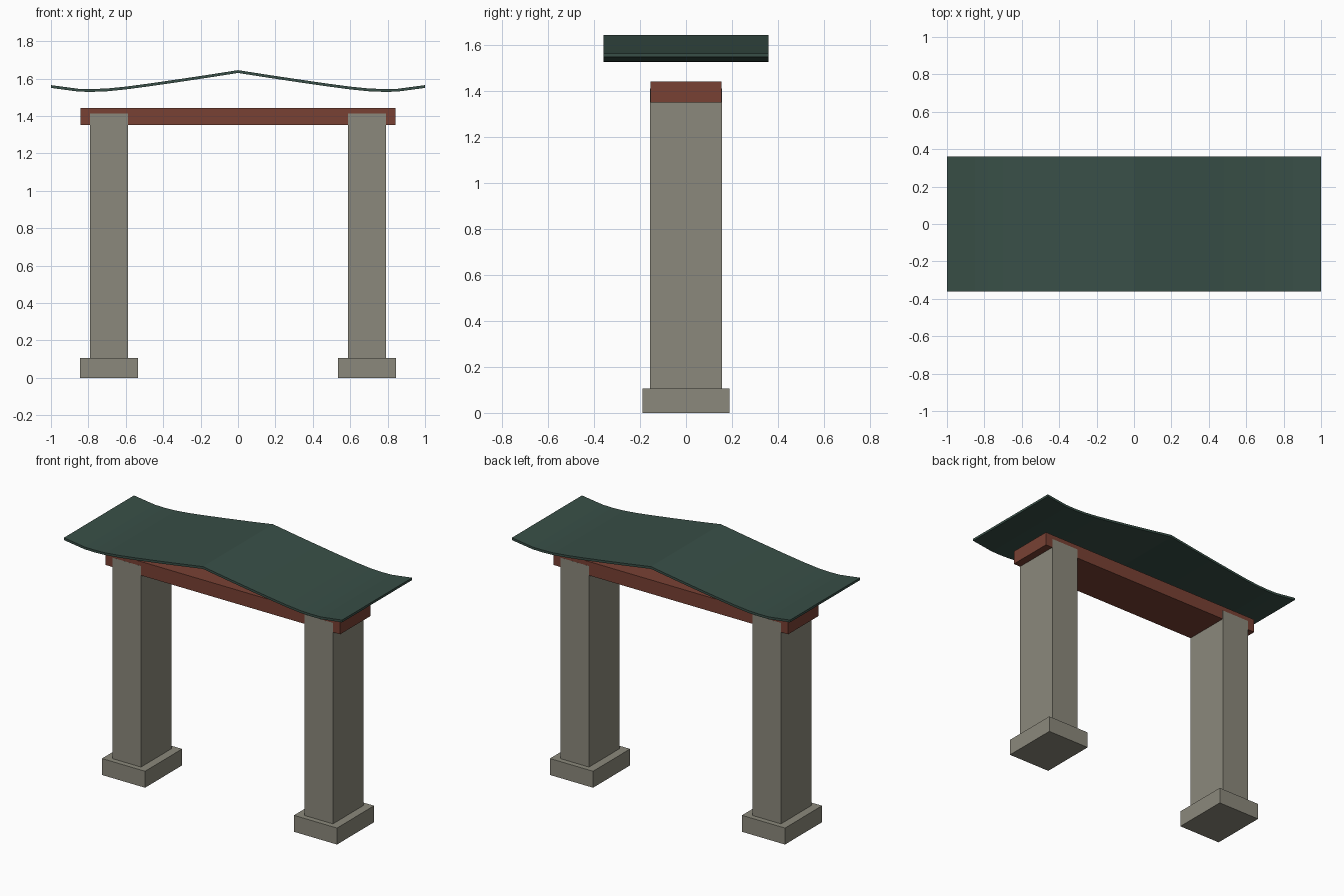
import bpy
import bmesh

cube = bpy.data.objects.get("Cube")
if cube:
    bpy.data.objects.remove(cube, do_unlink=True)


def make_material(name, rgb):
    mat = bpy.data.materials.new(name)
    mat.use_nodes = True
    mat.diffuse_color = (*rgb, 1)
    mat.node_tree.nodes["Principled BSDF"].inputs["Base Color"].default_value = (*rgb, 1)
    return mat


stone = make_material("grey stone", (0.26, 0.25, 0.20))
timber = make_material("red timber", (0.19, 0.053, 0.034))
tile = make_material("dark green roof", (0.040, 0.078, 0.063))


def add_object(name, bm, mat):
    bmesh.ops.recalc_face_normals(bm, faces=bm.faces)
    mesh = bpy.data.meshes.new(name)
    bm.to_mesh(mesh)
    bm.free()
    mesh.materials.append(mat)
    obj = bpy.data.objects.new(name, mesh)
    bpy.context.collection.objects.link(obj)
    return obj


def box(name, x, half_x, half_y, z0, z1, mat):
    bm = bmesh.new()
    bmesh.ops.create_cube(bm, size=2)
    bmesh.ops.scale(bm, vec=(half_x, half_y, (z1 - z0) / 2), verts=bm.verts)
    bmesh.ops.translate(bm, vec=(x, 0, (z0 + z1) / 2), verts=bm.verts)
    return add_object(name, bm, mat)


# Pillars on square-edged footings
for side, s in (("left", 1), ("right", -1)):
    box(side + "_footing", s * 0.69, 0.155, 0.19, 0, 0.107, stone)
    box(side + "_pillar", s * 0.69, 0.102, 0.156, 0.107, 1.413, stone)

# Lintel, a hair shallower than the pillars so they show through its faces
box("lintel", 0, 0.843, 0.1555, 1.352, 1.442, timber)

# Curved roof: half profile of the top surface, mirrored and thickened
half = [(0, 1.645), (0.16, 1.620), (0.32, 1.596), (0.48, 1.573), (0.6, 1.557),
        (0.7, 1.547), (0.78, 1.544), (0.85, 1.545), (1, 1.565)]
top = [(-x, z) for x, z in reversed(half[1:])] + half
thickness = 0.015
depth = 0.36

bm = bmesh.new()
rings = []
for x, z in top:
    rings.append([bm.verts.new(p) for p in (
        (x, -depth, z), (x, depth, z),
        (x, depth, z - thickness), (x, -depth, z - thickness))])
for a, b in zip(rings, rings[1:]):
    for i in range(4):
        j = (i + 1) % 4
        bm.faces.new((a[i], a[j], b[j], b[i]))
bm.faces.new(rings[0])
bm.faces.new(rings[-1])
add_object("roof", bm, tile)
